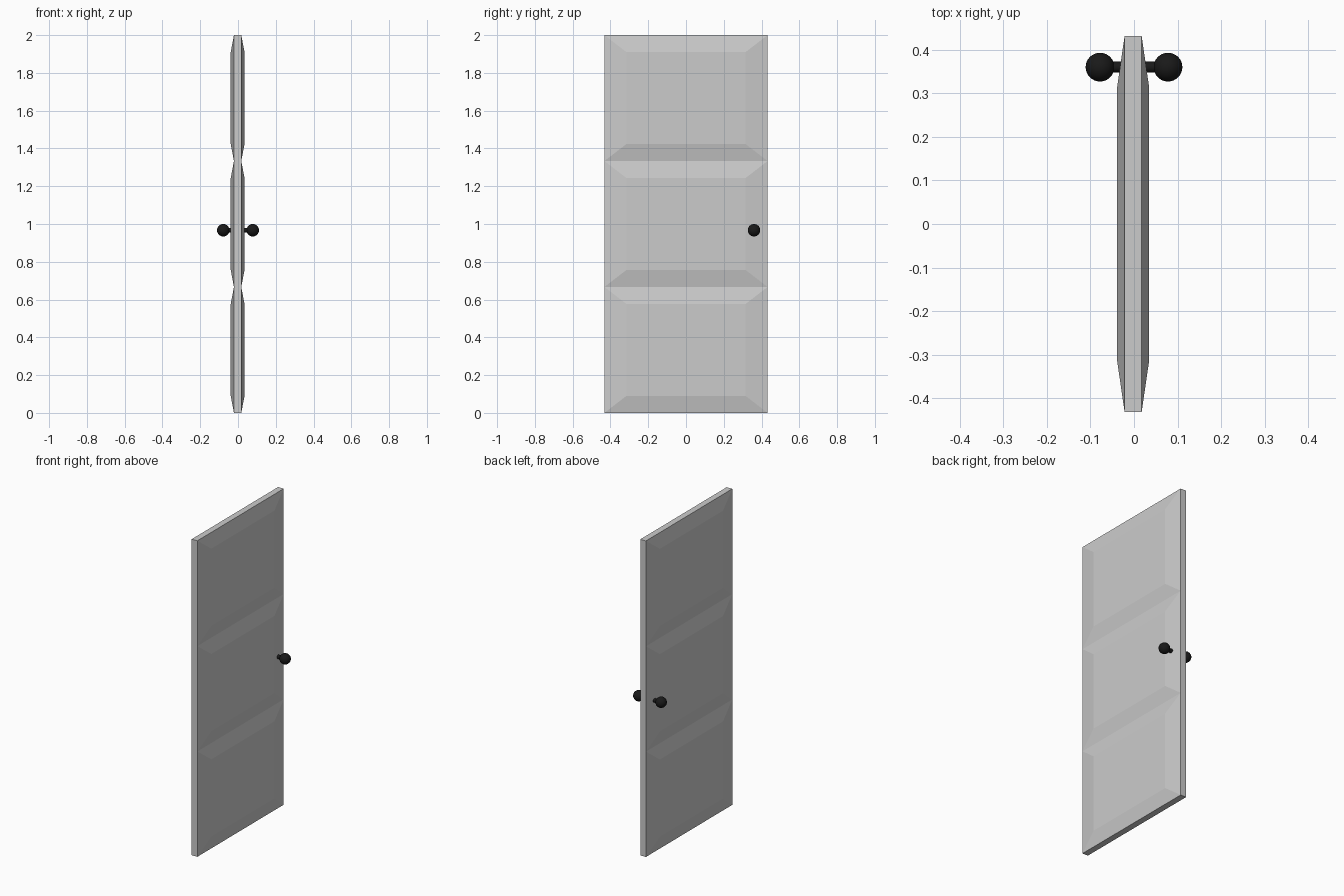
import bpy, bmesh, math
from mathutils import Matrix, Vector

if "Cube" in bpy.data.objects:
    bpy.data.objects.remove(bpy.data.objects["Cube"])

W, H = 0.864, 2.0          # door width (y) and height (z)
EDGE, RAISE = 0.039, 0.017  # rim thickness and panel relief
CX = -0.002                # door mid-plane
KY, KZ, KX = 0.36, 0.967, 0.078

# Door slab: box split into three, each panel raised on both sides
bm = bmesh.new()
bmesh.ops.create_cube(bm, size=1, matrix=Matrix.Translation((CX, 0, H / 2))
                      @ Matrix.Diagonal((EDGE, W, H, 1)))
for k in (1, 2):
    bmesh.ops.bisect_plane(bm, geom=bm.verts[:] + bm.edges[:] + bm.faces[:],
                           plane_co=(0, 0, H * k / 3), plane_no=(0, 0, 1))
bm.normal_update()
sides = [f for f in bm.faces if abs(f.normal.x) > 0.9]
raised = bmesh.ops.extrude_discrete_faces(bm, faces=sides)["faces"]
for f in raised:
    c = f.calc_center_median()
    out = Vector((RAISE if c.x > CX else -RAISE, 0, 0))
    for v in f.verts:
        v.co = c + (v.co - c) * 0.73 + out
bmesh.ops.recalc_face_normals(bm, faces=bm.faces[:])
mesh = bpy.data.meshes.new("door_panel")
bm.to_mesh(mesh)
bm.free()
bpy.context.collection.objects.link(bpy.data.objects.new("door_panel", mesh))

# Black finish for the handles
black = bpy.data.materials.new("black")
black.diffuse_color = (0.01, 0.01, 0.01, 1)
black.use_nodes = True
black.node_tree.nodes["Principled BSDF"].inputs["Base Color"].default_value = black.diffuse_color


def finish(name):
    ob = bpy.context.object
    ob.name = name
    ob.data.materials.append(black)
    bpy.ops.object.shade_smooth_by_angle(angle=math.radians(40))


# Knob and stem on each face
for s, side in ((-1, "left"), (1, "right")):
    turn = (0, math.pi / 2, 0)
    bpy.ops.mesh.primitive_uv_sphere_add(segments=32, ring_count=16, radius=0.033,
                                         location=(s * KX, KY, KZ), rotation=turn)
    finish("knob_" + side)
    bpy.ops.mesh.primitive_cylinder_add(vertices=32, radius=0.0125, depth=KX - 0.01,
                                        location=(s * (KX + 0.01) / 2, KY, KZ), rotation=turn)
    finish("stem_" + side)
